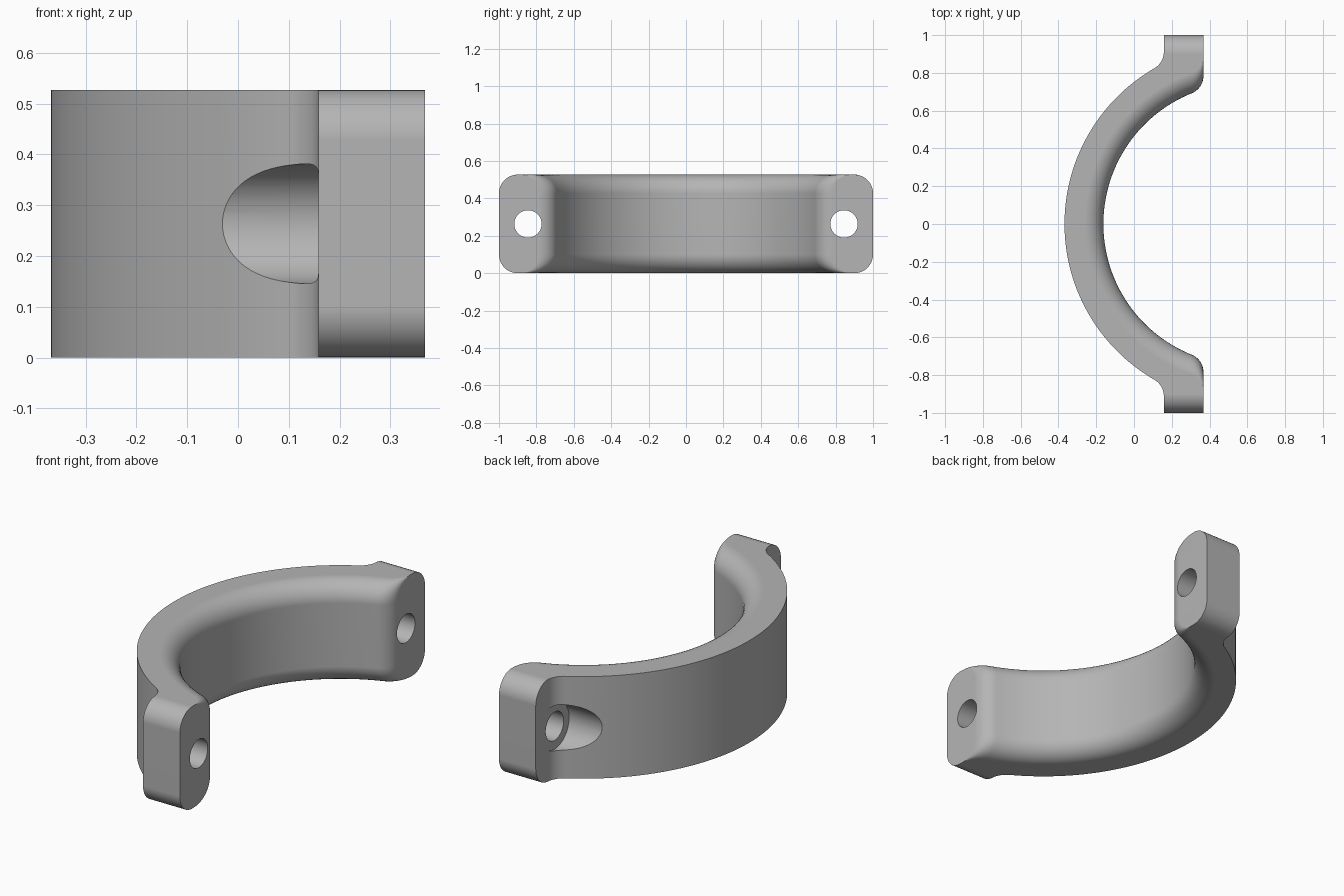
import bpy, bmesh
from math import sin, cos, pi, sqrt, atan2

cube = bpy.data.objects.get("Cube")
if cube:
    bpy.data.objects.remove(cube, do_unlink=True)

HEIGHT = 0.527
CX, R_OUT, R_IN = 0.584, 0.952, 0.746     # ring centre and radii
EAR_BACK, EAR_FACE = 0.158, 0.368         # bolt ear planes along x
FILLET = 0.1
BOLT_Y, BOLT_R, BORE_R = 0.845, 0.073, 0.118

grey = bpy.data.materials.new("plain_grey")
grey.use_nodes = True
grey.diffuse_color = (0.46, 0.46, 0.46, 1)
grey.node_tree.nodes["Principled BSDF"].inputs["Base Color"].default_value = (0.46, 0.46, 0.46, 1)


def arc(cx, cy, r, a0, a1, n):
    return [(cx + r * cos(a0 + (a1 - a0) * i / n), cy + r * sin(a0 + (a1 - a0) * i / n))
            for i in range(n + 1)]


def outline(inset):
    """Closed plan outline; the bore and the ear ends step back by inset."""
    r_in = R_IN + inset
    # concave blend between ring and ear
    fx = EAR_BACK - FILLET
    fy = sqrt((R_OUT + FILLET) ** 2 - (CX - fx) ** 2)
    a = atan2(fy, CX - fx)
    half = arc(CX, 0, R_OUT, pi, pi - a, 48)
    half += arc(fx, fy, FILLET, -a, 0, 8)[1:]
    # ear end
    half += [(EAR_BACK, 1 - inset), (EAR_FACE, 1 - inset)]
    # convex blend between ear face and bore
    gx = EAR_FACE - FILLET
    gy = sqrt((r_in + FILLET) ** 2 - (CX - gx) ** 2)
    b = atan2(gy, CX - gx)
    half += arc(gx, gy, FILLET, 0, -b, 10)
    half += arc(CX, 0, r_in, pi - b, pi, 48)[1:]
    return half + [(x, -y) for x, y in reversed(half[1:-1])]


# Layers up the height, with rounded lower and upper edges
STEPS = 10
lower = [(FILLET * (1 - cos(t)), FILLET * (1 - sin(t)))
         for t in (pi / 2 * i / STEPS for i in range(STEPS + 1))]
layers = lower + [(HEIGHT - z, inset) for z, inset in reversed(lower)]

bm = bmesh.new()
rings = [[bm.verts.new((x, y, z)) for x, y in outline(inset)] for z, inset in layers]
count = len(rings[0])
for low, high in zip(rings, rings[1:]):
    for i in range(count):
        j = (i + 1) % count
        bm.faces.new((low[i], low[j], high[j], high[i]))
bm.faces.new(rings[0])
bm.faces.new(rings[-1])
bmesh.ops.recalc_face_normals(bm, faces=bm.faces)
mesh = bpy.data.meshes.new("half_clamp")
bm.to_mesh(mesh)
bm.free()
clamp = bpy.data.objects.new("half_clamp", mesh)
bpy.context.collection.objects.link(clamp)
mesh.materials.append(grey)


def cut_along_x(name, y, radius, x0, x1):
    bpy.ops.mesh.primitive_cylinder_add(vertices=64, radius=radius, depth=x1 - x0,
                                        location=((x0 + x1) / 2, y, HEIGHT / 2),
                                        rotation=(0, pi / 2, 0))
    cutter = bpy.context.object
    cutter.name = name
    cutter.hide_render = True
    cutter.data.materials.append(grey)
    mod = clamp.modifiers.new(name, 'BOOLEAN')
    mod.operation = 'DIFFERENCE'
    mod.solver = 'EXACT'
    mod.object = cutter
    bpy.context.view_layer.objects.active = clamp
    bpy.ops.object.modifier_apply(modifier=name)
    bpy.data.objects.remove(cutter, do_unlink=True)


# Bolt holes with clearance for the bolt heads
for side, y in (("left", BOLT_Y), ("right", -BOLT_Y)):
    cut_along_x(side + "_head_clearance", y, BORE_R, -0.5, EAR_BACK + 0.0005)
    cut_along_x(side + "_bolt_hole", y, BOLT_R, -0.5, 0.6)

# Smooth curved surfaces, crisp edges
bpy.ops.object.select_all(action='DESELECT')
clamp.select_set(True)
bpy.context.view_layer.objects.active = clamp
bpy.ops.object.shade_smooth_by_angle(angle=pi / 7)
normals = clamp.modifiers.new("even_shading", 'WEIGHTED_NORMAL')
normals.keep_sharp = True
